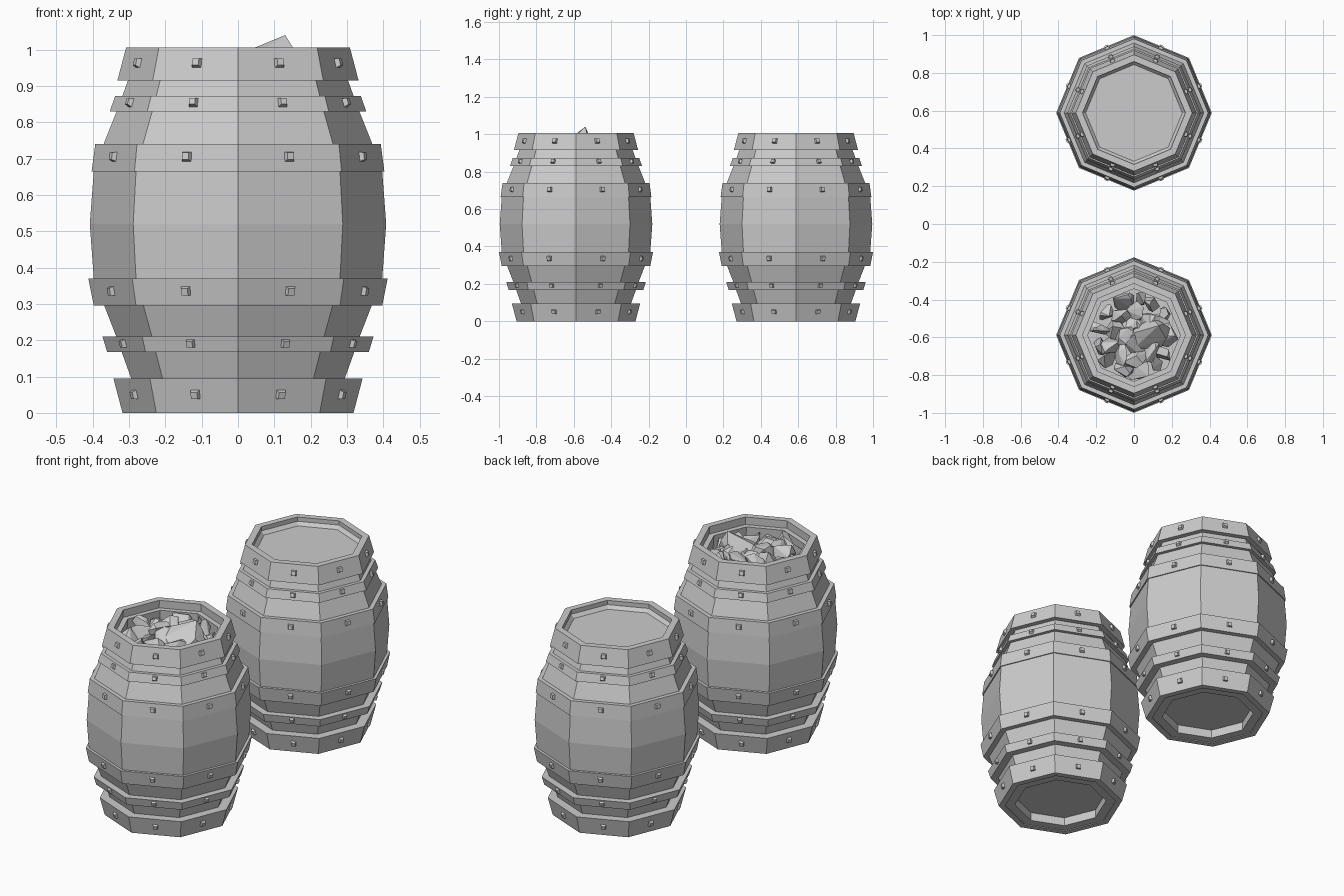
import bpy, bmesh, math, random
from mathutils import Vector, Matrix, Euler

if "Cube" in bpy.data.objects:
    bpy.data.objects.remove(bpy.data.objects["Cube"])

random.seed(11)
SIDES = 8
APOTHEM = math.cos(math.pi / SIDES)
# hoops: z low, z high, outer radius low, outer radius high, inner radius low, high
HOOPS = [
    (0.0, 0.095, 0.318, 0.343, 0.285, 0.285),
    (0.167, 0.21, 0.360, 0.373, 0.315, 0.33),
    (0.295, 0.37, 0.397, 0.412, 0.36, 0.38),
    (0.665, 0.74, 0.403, 0.393, 0.38, 0.36),
    (0.83, 0.873, 0.353, 0.338, 0.32, 0.31),
    (0.915, 1.006, 0.332, 0.308, 0.275, 0.272),
]
STAVES = [(0.29, 0.004), (0.294, 0.095), (0.32, 0.167), (0.335, 0.21), (0.368, 0.295),
          (0.397, 0.37), (0.408, 0.52), (0.397, 0.665), (0.368, 0.745), (0.334, 0.83),
          (0.318, 0.873), (0.303, 0.915)]


def finish(name, bm, y):
    bmesh.ops.recalc_face_normals(bm, faces=bm.faces)
    me = bpy.data.meshes.new(name)
    bm.to_mesh(me)
    bm.free()
    ob = bpy.data.objects.new(name, me)
    ob.location.y = y
    bpy.context.collection.objects.link(ob)
    return ob


def lathe(bm, profile, closed=False):
    """Spin an (r, z) profile round z with eight flat sides."""
    rings = []
    for r, z in profile:
        rings.append([bm.verts.new((r * math.cos(math.tau * i / SIDES),
                                    r * math.sin(math.tau * i / SIDES), z))
                      for i in range(SIDES)])
    pairs = list(zip(rings, rings[1:]))
    if closed:
        pairs.append((rings[-1], rings[0]))
    for a, b in pairs:
        for i in range(SIDES):
            j = (i + 1) % SIDES
            bm.faces.new((a[i], a[j], b[j], b[i]))
    if not closed:
        bm.faces.new(rings[0])
        bm.faces.new(rings[-1])


def barrel(prefix, y, lidded):
    # staves, with recessed bottom and either a lid or an open well
    if lidded:
        top = [(0.275, 0.985), (0.256, 0.965)]
    else:
        top = [(0.29, 0.965), (0.245, 0.965), (0.255, 0.84)]
    bm = bmesh.new()
    lathe(bm, [(0.235, 0.05), (0.235, 0.004)] + STAVES + top)
    finish(prefix + "_staves", bm, y)

    # hoops
    bm = bmesh.new()
    for z0, z1, r0, r1, i0, i1 in HOOPS:
        lathe(bm, [(r0, z0), (r1, z1), (i1, z1), (i0, z0)], closed=True)
    finish(prefix + "_hoops", bm, y)

    # one rivet in the middle of every hoop side
    bm = bmesh.new()
    for z0, z1, r0, r1, _, _ in HOOPS:
        w = 0.021 if z1 - z0 > 0.05 else 0.019
        slope = math.atan2(r1 - r0, z1 - z0)
        for k in range(SIDES):
            m = (Matrix.Rotation(math.tau * (k + 0.5) / SIDES, 4, 'Z')
                 @ Matrix.Translation(((r0 + r1) / 2 * APOTHEM, 0, (z0 + z1) / 2 + 0.003))
                 @ Matrix.Rotation(math.pi / 2 + slope, 4, 'Y')
                 @ Matrix.Translation((0, 0, 0.003))
                 @ Matrix.Rotation(math.pi / 4, 4, 'Z'))
            bmesh.ops.create_cone(bm, cap_ends=True, segments=4, radius1=w,
                                  radius2=w * 0.65, depth=0.018, matrix=m)
    finish(prefix + "_rivets", bm, y)


def rock(bm, centre, size, zmax):
    """Convex hull of a few random points, kept inside the barrel mouth."""
    rot = Euler([random.uniform(0, math.tau) for _ in range(3)]).to_matrix()
    stretch = Vector((1.25, 0.9, 0.65))
    verts = []
    for _ in range(12):
        p = Vector([random.gauss(0, 1) for _ in range(3)]).normalized() * size
        p = rot @ Vector([a * b for a, b in zip(p, stretch)]) + centre
        flat = math.hypot(p.x, p.y)
        if flat > 0.235:
            p.x *= 0.235 / flat
            p.y *= 0.235 / flat
        p.z = min(p.z, zmax - random.uniform(0, 0.015))
        verts.append(bm.verts.new(p))
    res = bmesh.ops.convex_hull(bm, input=verts)
    loose = [v for v in set(res["geom_interior"] + res["geom_unused"])
             if isinstance(v, bmesh.types.BMVert)]
    bmesh.ops.delete(bm, geom=loose, context='VERTS')


Y = 0.588
barrel("lidded_barrel", Y, True)
barrel("open_barrel", -Y, False)

# heap of ore: outer rings of stones, then bigger ones in the middle
bm = bmesh.new()
for count, radius, z, size in ((13, 0.19, 0.91, 0.062), (9, 0.12, 0.925, 0.07), (4, 0.05, 0.935, 0.075)):
    for i in range(count):
        a = math.tau * (i + random.uniform(-0.25, 0.25)) / count
        c = Vector((radius * math.cos(a), radius * math.sin(a), z + random.uniform(-0.015, 0.015)))
        rock(bm, c, size * random.uniform(0.85, 1.2), 0.995)
# the tall slab that pokes above the rim
pts = [(0.13, 0.05, 1.04), (0.05, 0.02, 1.003), (0.16, 0.06, 0.99), (0.17, -0.02, 0.975),
       (-0.04, 0.0, 0.97), (0.0, -0.07, 0.95), (0.14, -0.07, 0.93), (0.10, 0.09, 0.95),
       (0.20, 0.03, 0.92), (0.02, 0.05, 0.92)]
bmesh.ops.convex_hull(bm, input=[bm.verts.new(p) for p in pts])
finish("ore_heap", bm, -Y)
